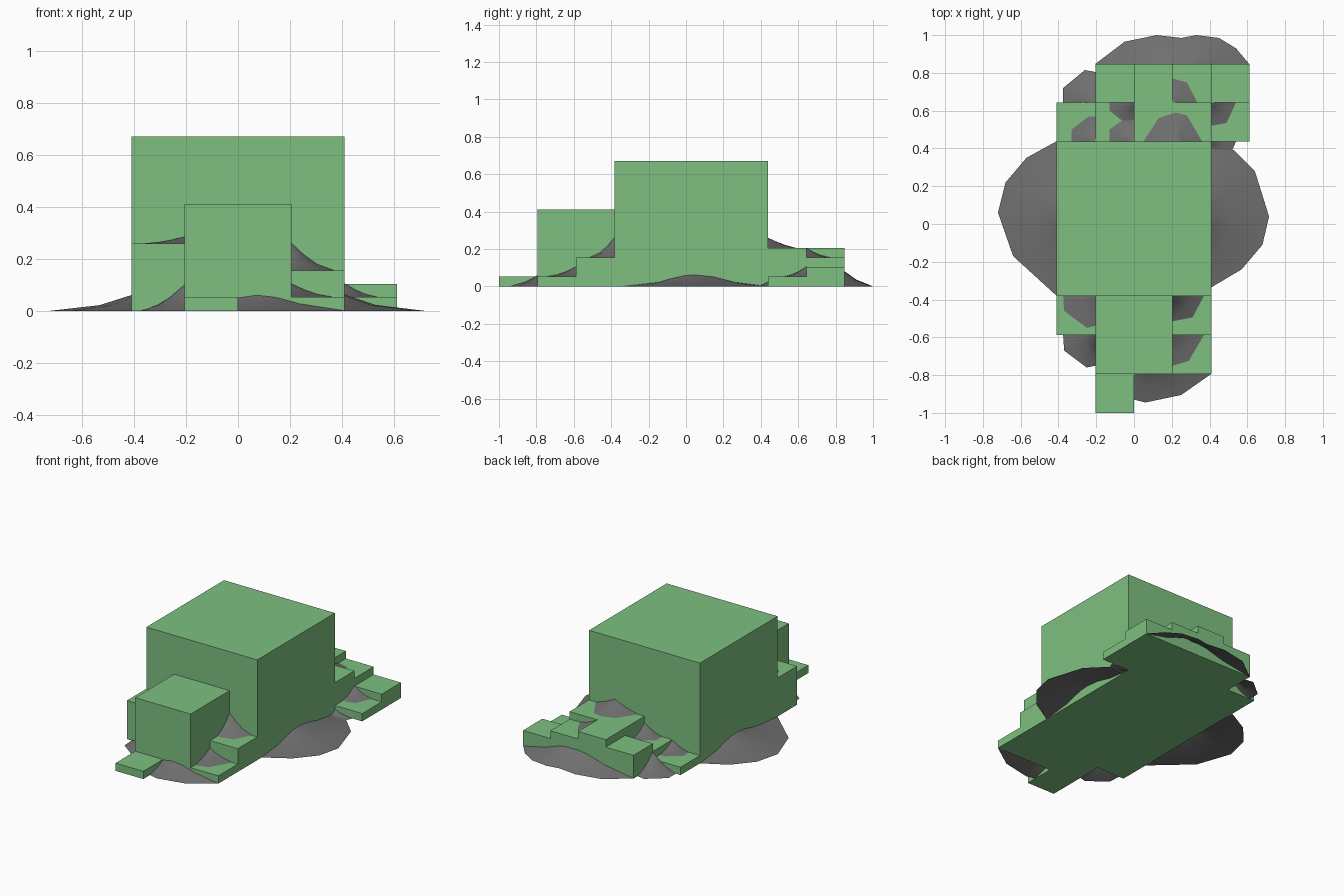
import bpy, bmesh

if "Cube" in bpy.data.objects:
    bpy.data.objects.remove(bpy.data.objects["Cube"])

def material(name, color):
    m = bpy.data.materials.new(name)
    m.diffuse_color = color
    m.use_nodes = True
    m.node_tree.nodes["Principled BSDF"].inputs["Base Color"].default_value = m.diffuse_color
    return m

GREEN = material("green", (0.21, 0.53, 0.22, 1))
GREY = material("dark_grey", (0.16, 0.16, 0.16, 1))

def add_object(name, bm, mat):
    me = bpy.data.meshes.new(name)
    bm.to_mesh(me)
    bm.free()
    me.materials.append(mat)
    ob = bpy.data.objects.new(name, me)
    bpy.context.collection.objects.link(ob)
    return ob

def block(name, x0, x1, y0, y1, top):
    """Box standing on the ground."""
    bm = bmesh.new()
    bmesh.ops.create_cube(bm, size=1)
    for v in bm.verts:
        v.co = (x0 + (v.co.x + .5) * (x1 - x0),
                y0 + (v.co.y + .5) * (y1 - y0),
                (v.co.z + .5) * top)
    add_object(name, bm, GREEN)

def drift(name, cx, cy, base, height, outline, power=1.6):
    """Concave smooth slope, falling from a wall point to its outline."""
    bm = bmesh.new()
    peak = bm.verts.new((cx, cy, base + height))
    rings = []
    for t in (0.3, 0.6, 1.0):
        z = base + height * (1 - t) ** power
        rings.append([bm.verts.new((cx + (x - cx) * t, cy + (y - cy) * t, z))
                      for x, y in outline])
    for i in range(len(outline) - 1):
        bm.faces.new((peak, rings[0][i], rings[0][i + 1]))
        for a, b in zip(rings, rings[1:]):
            bm.faces.new((a[i], b[i], b[i + 1], a[i + 1]))
    for f in bm.faces:
        f.smooth = True
        f.normal_update()
        if f.normal.z < 0:
            f.normal_flip()
    add_object(name, bm, GREY)

# Large body and front block
A, B, C = .205, .41, .612          # grid lines in x
F1, F2, F3 = -.382, -.588, -.793   # grid lines in y, front
R1, R2, R3 = .438, .643, .847      # grid lines in y, rear
block("main_block", -B, B, F1, R1, .67)
block("front_block", -A, A, F3, F1, .41)

# Front steps
block("front_step_left", -B, -A, F2, F1, .258)
block("front_step_right", A, B, F2, F1, .155)
block("front_step_low", A, B, F3, F2, .052)
block("front_tip", -A, 0, -1, F3, .052)

# Rear steps
block("rear_step_inner", 0, B, R1, R2, .205)
block("rear_step_middle", 0, A, R2, R3, .205)
block("rear_step_right", A, B, R2, R3, .155)
block("rear_corner_right", B, C, R2, R3, .103)
block("rear_corner_low", B, C, R1, R2, .052)
block("rear_step_left", -A, 0, R2, R3, .155)
block("rear_step_left_inner", -A, 0, R1, R2, .103)
block("rear_corner_left", -B, -A, R1, R2, .052)

# Ground mounds, with peaks hidden inside the blocks
drift("side_mound_right", .25, .05, 0, .14,
      [(B, -.335), (.57, -.24), (.68, -.11), (.715, .04), (.64, .28),
       (.53, .39), (.46, .42), (B, R1)], 2)
drift("side_mound_left", -.25, .05, 0, .135,
      [(-B, -.38), (-.64, -.17), (-.72, .06), (-.68, .22), (-.57, .35),
       (-B, R1)], 2)
drift("front_mound", .08, -.72, 0, .107,
      [(-.2, F3), (-.1, -.9), (0, -.93), (.06, -.945), (.25, -.905), (B, F3)], 1.5)
drift("rear_mound", .25, .78, 0, .14,
      [(-A, R3), (-.05, .965), (.12, 1), (.25, .985), (.33, 1), (.45, .985),
       (.54, .93), (.61, R3)], 1.5)
drift("front_left_mound", -A, F2, 0, .1,
      [(-.375, F2), (-.37, -.67), (-.25, -.76), (-A, -.75)])
drift("rear_left_mound", -A, R2, 0, .1,
      [(-.375, R2), (-.375, .72), (-.26, .815), (-A, .805)])
drift("rear_right_mound", B, R1, 0, .025,
      [(B, .38), (.45, .375), (.52, .39), (.54, R1)])

# Drifts resting on the steps
drift("drift_front_left", -A, F1, .258, .026,
      [(-.375, F1), (-.37, -.46), (-.25, -.55), (-A, -.54)])
drift("drift_front_right", A, F1, .155, .105,
      [(.37, F1), (.31, -.495), (A, -.515)])
drift("drift_front_low", A, F2, .052, .052,
      [(.37, F2), (.29, -.725), (A, -.75)])
drift("drift_rear_inner", .22, R1, .205, .055,
      [(.05, R1), (.13, .56), (.22, .59), (.28, .575), (.36, R1)], 1.3)
drift("drift_rear_right", A, R2, .155, .05,
      [(A, .77), (.28, .75), (.335, R2)])
drift("drift_rear_low", B, R2, .052, .053,
      [(.54, R2), (.49, .535), (B, .52)])
drift("drift_rear_left_a", 0, R1, .103, .06,
      [(0, .55), (-.06, .55), (-.13, .5), (-.13, R1)])
drift("drift_rear_left_b", 0, R2, .103, .045,
      [(0, .55), (-.06, .545), (-.13, .6), (-.13, R2)])
drift("drift_rear_corner", -A, R1, .052, .05,
      [(-.33, R1), (-.33, .5), (-.24, .57), (-A, .57)])
